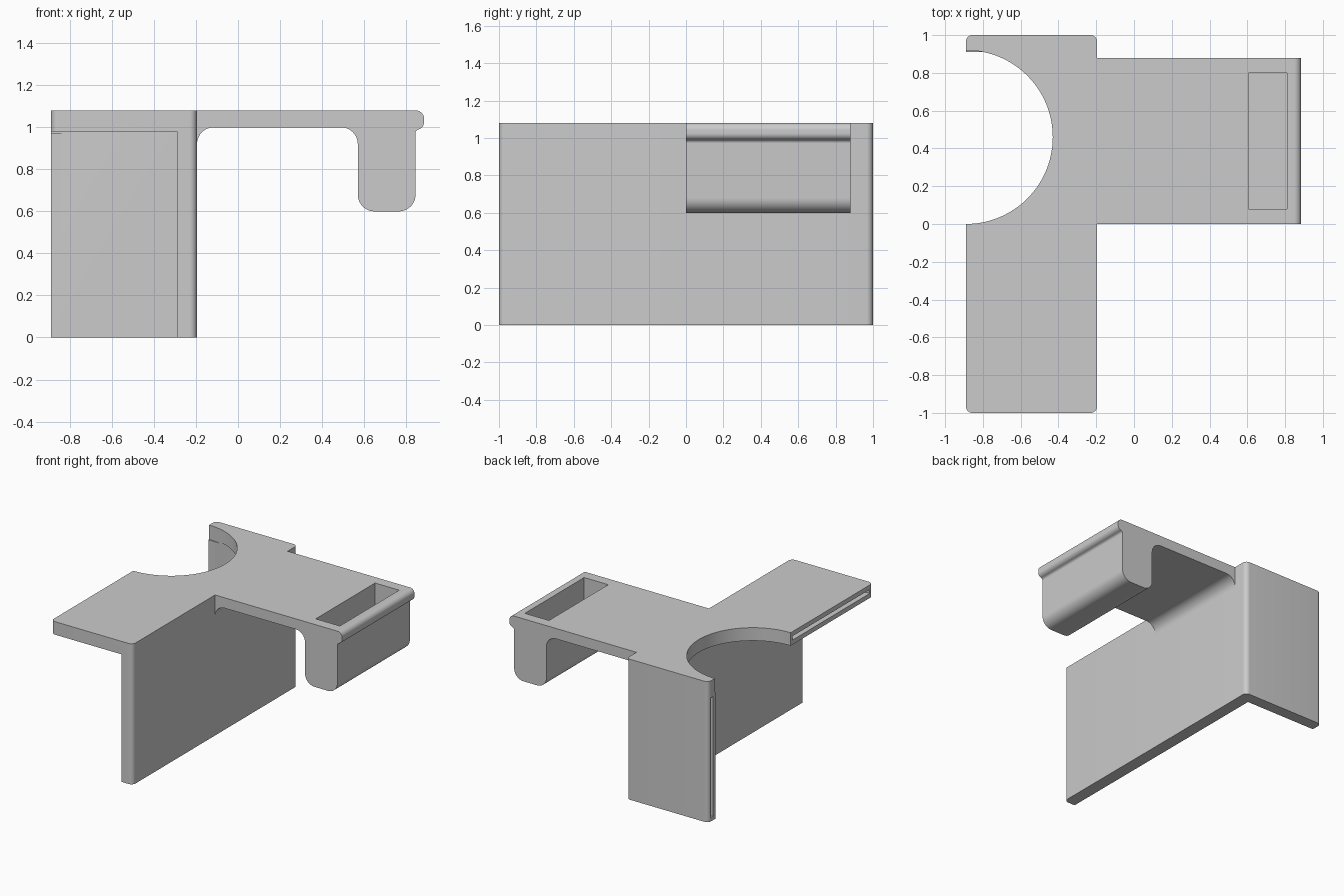
import bpy, bmesh
from math import sin, cos, pi, radians
from mathutils import Vector

cube = bpy.data.objects.get("Cube")
if cube:
    bpy.data.objects.remove(cube, do_unlink=True)

grey = bpy.data.materials.new("light grey plastic")
grey.use_nodes = True
colour = (0.6, 0.6, 0.6, 1)
grey.diffuse_color = colour
grey.node_tree.nodes["Principled BSDF"].inputs["Base Color"].default_value = colour


def rounded(corners, steps=10):
    """Outline from (x, y, radius) corners, each rounded by an arc."""
    out = []
    for i, (x, y, r) in enumerate(corners):
        p = Vector((x, y))
        if r == 0:
            out.append(p)
            continue
        a = (Vector(corners[i - 1][:2]) - p).normalized()
        b = (Vector(corners[(i + 1) % len(corners)][:2]) - p).normalized()
        half = a.angle(b) / 2
        centre = p + (a + b).normalized() * r / sin(half)
        start = p + a * r / (sin(half) / cos(half)) - centre
        end = p + b * r / (sin(half) / cos(half)) - centre
        sweep = start.angle(end)
        for k in range(steps + 1):
            t = k / steps
            out.append(centre + (start * sin((1 - t) * sweep)
                                 + end * sin(t * sweep)) / sin(sweep))
    return out


def extrude(name, outline, low, high, axis="z"):
    """Solid from an outline: xy raised along z, or xz carried along y."""
    def place(p):
        return (p.x, p.y, low) if axis == "z" else (p.x, low, p.y)
    bm = bmesh.new()
    face = bm.faces.new([bm.verts.new(place(p)) for p in outline])
    res = bmesh.ops.extrude_face_region(bm, geom=[face])
    shift = (0, 0, high - low) if axis == "z" else (0, high - low, 0)
    bmesh.ops.translate(bm, vec=shift, verts=[
        v for v in res["geom"] if isinstance(v, bmesh.types.BMVert)])
    bmesh.ops.recalc_face_normals(bm, faces=bm.faces)
    mesh = bpy.data.meshes.new(name)
    bm.to_mesh(mesh)
    bm.free()
    mesh.materials.append(grey)
    ob = bpy.data.objects.new(name, mesh)
    bpy.context.collection.objects.link(ob)
    return ob


def box(name, x0, x1, y0, y1, z0, z1, r=0):
    return extrude(name, rounded([(x0, y0, r), (x1, y0, r),
                                  (x1, y1, r), (x0, y1, r)]), z0, z1)


def activate(ob):
    bpy.ops.object.select_all(action="DESELECT")
    ob.select_set(True)
    bpy.context.view_layer.objects.active = ob


def cut(ob, cutter):
    activate(ob)
    mod = ob.modifiers.new("cut", "BOOLEAN")
    mod.operation = "DIFFERENCE"
    mod.solver = "EXACT"
    mod.object = cutter
    bpy.ops.object.modifier_apply(modifier=mod.name)
    bpy.data.objects.remove(cutter, do_unlink=True)


LEFT, RIGHT, TOP = -0.89, -0.195, 1.08

# Shelf with a side wall and a back wall, hollowed from one rounded block
body = box("shelf_and_walls", LEFT, RIGHT, -1, 1, 0, TOP, 0.035)
cut(body, box("hollow", -1.5, -0.29, -1.5, 0.91, -0.5, 0.98))

# Round cut-out in the shelf
circle = [Vector((LEFT + 0.46 * cos(2 * pi * k / 96), 0.46 + 0.46 * sin(2 * pi * k / 96)))
          for k in range(96)]
cut(body, extrude("round_cutter", circle, 0.97, 1.3))

# Narrow slots in the open edges of the shelf and the back wall
cut(body, box("shelf_slot", -1, LEFT + 0.1, -0.96, -0.02, 1.015, 1.045))
cut(body, box("wall_slot", -1, LEFT + 0.1, 0.944, 0.97, 0.03, 0.95))

# Side arm with a hanging tray and a rounded lip
profile = [(RIGHT, TOP, 0), (0.885, TOP, 0.038), (0.885, 1.0, 0.035),
           (0.845, 0.985, 0.02), (0.845, 0.6, 0.08), (0.57, 0.6, 0.08),
           (0.57, 1.0, 0.08), (RIGHT + 0.08, 1.0, 0)]
# Concave fillet where the arm meets the wall
fillet = [Vector((RIGHT + 0.08 - 0.08 * sin(k * pi / 20),
                  0.92 + 0.08 * cos(k * pi / 20))) for k in range(1, 11)]
arm = extrude("side_arm", rounded(profile) + fillet, 0, 0.88, "y")
cut(arm, box("tray_pocket", 0.605, 0.81, 0.08, 0.80, 0.64, 1.3))

for ob in (body, arm):
    activate(ob)
    bpy.ops.object.shade_smooth_by_angle(angle=radians(30))
